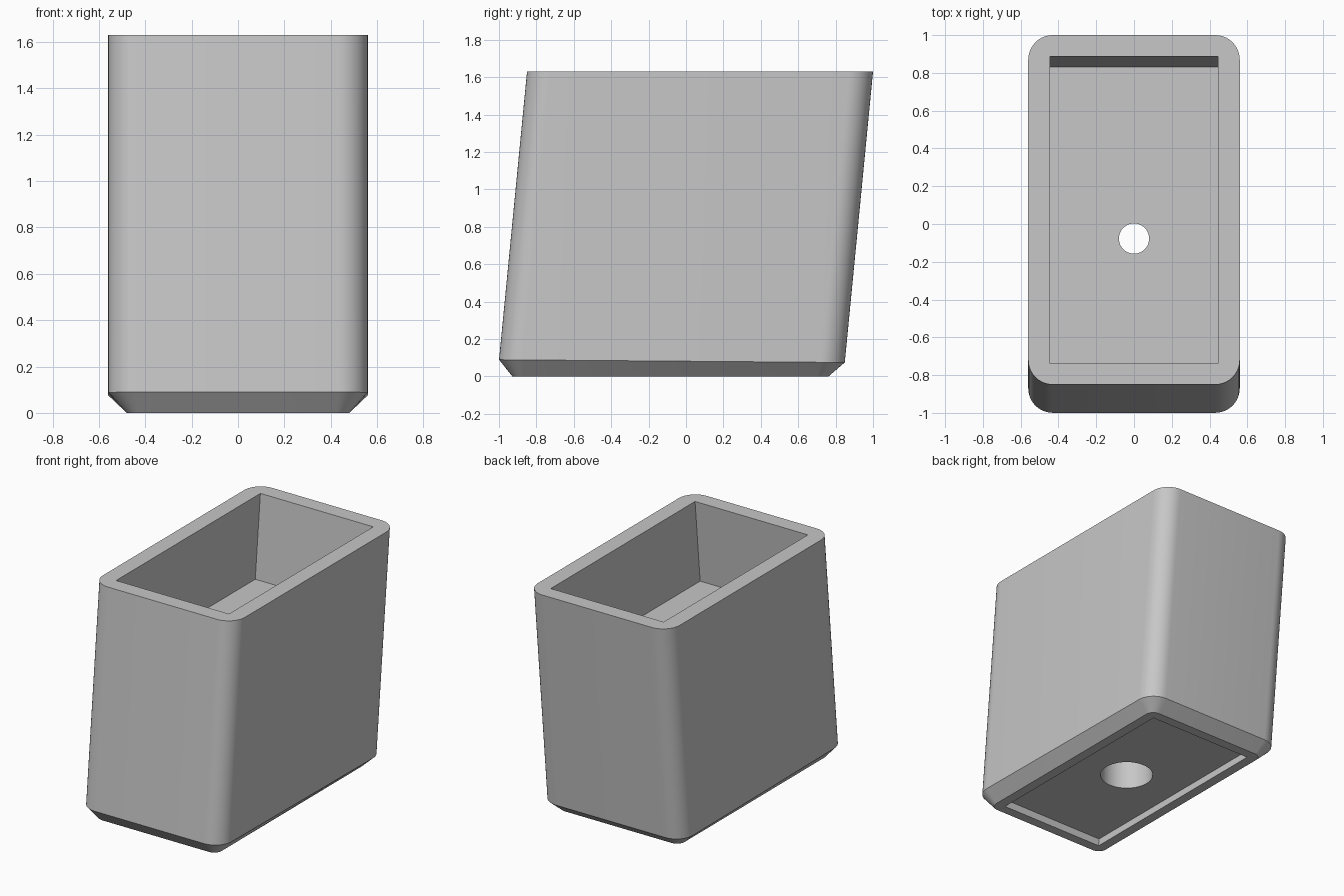
import bpy, bmesh
from math import sin, cos, pi, radians

if "Cube" in bpy.data.objects:
    bpy.data.objects.remove(bpy.data.objects["Cube"])

HEIGHT = 1.63
SLOPE = 0.0971       # backward lean per unit of height
TOP_Y = 0.075

grey = bpy.data.materials.new("light grey")
grey.use_nodes = True
grey.diffuse_color = (0.57, 0.57, 0.57, 1)
grey.node_tree.nodes["Principled BSDF"].inputs["Base Color"].default_value = grey.diffuse_color


def lean(z):
    return TOP_Y - SLOPE * (HEIGHT - z)


def rounded_ring(hx, hy, r, z, tilt=0.0, steps=10):
    """Rounded rectangle following the lean; tilt lowers it towards the back."""
    points = []
    for k, (sx, sy) in enumerate([(1, 1), (-1, 1), (-1, -1), (1, -1)]):
        for i in range(steps + 1):
            a = (k + i / steps) * pi / 2
            x = sx * (hx - r) + r * cos(a)
            y = sy * (hy - r) + r * sin(a)
            h = z - tilt * y
            points.append((x, y + lean(h), h))
    return points


def sharp_ring(hx, hy, z):
    return [(sx * hx, sy * hy + lean(z), z)
            for sx, sy in [(1, 1), (-1, 1), (-1, -1), (1, -1)]]


def round_ring(r, z, sides=48):
    return [(r * cos(2 * pi * i / sides), r * sin(2 * pi * i / sides) - 0.077, z)
            for i in range(sides)]


def loft(name, rings):
    """Closed solid through a stack of rings, bottom to top."""
    bm = bmesh.new()
    stack = [[bm.verts.new(p) for p in ring] for ring in rings]
    for low, high in zip(stack, stack[1:]):
        n = len(low)
        for i in range(n):
            j = (i + 1) % n
            bm.faces.new((low[i], low[j], high[j], high[i]))
    bm.faces.new(stack[0][::-1])
    bm.faces.new(stack[-1])
    bmesh.ops.recalc_face_normals(bm, faces=bm.faces[:])
    mesh = bpy.data.meshes.new(name)
    bm.to_mesh(mesh)
    bm.free()
    mesh.materials.append(grey)
    obj = bpy.data.objects.new(name, mesh)
    bpy.context.collection.objects.link(obj)
    return obj


# Leaning body with rounded corners and a chamfered foot
body = loft("leaning_sleeve", [
    rounded_ring(0.48, 0.845, 0.06, 0),
    rounded_ring(0.56, 0.925, 0.13, 0.082, tilt=0.008),
    rounded_ring(0.56, 0.925, 0.13, HEIGHT),
])

# Top pocket, shallow foot recess and stepped screw hole
cutters = [
    loft("pocket_cutter", [sharp_ring(0.445, 0.8125, 1.04), sharp_ring(0.445, 0.8125, 1.8)]),
    loft("recess_cutter", [sharp_ring(0.41, 0.775, -0.1), sharp_ring(0.41, 0.775, 0.05)]),
    loft("screw_hole_cutter", [round_ring(0.175, -0.2), round_ring(0.175, 0.9),
                               round_ring(0.08, 0.9), round_ring(0.08, 1.3)]),
]
for cutter in cutters:
    cutter.hide_render = True
    cut = body.modifiers.new(cutter.name, 'BOOLEAN')
    cut.operation = 'DIFFERENCE'
    cut.solver = 'EXACT'
    cut.object = cutter

# Bake the cuts and drop the cutters
bpy.context.view_layer.update()
evaluated = body.evaluated_get(bpy.context.evaluated_depsgraph_get())
baked = bpy.data.meshes.new_from_object(evaluated)
body.modifiers.clear()
body.data = baked
for cutter in cutters:
    bpy.data.objects.remove(cutter)

bpy.ops.object.select_all(action='DESELECT')
body.select_set(True)
bpy.context.view_layer.objects.active = body
bpy.ops.object.shade_smooth_by_angle(angle=radians(25))
